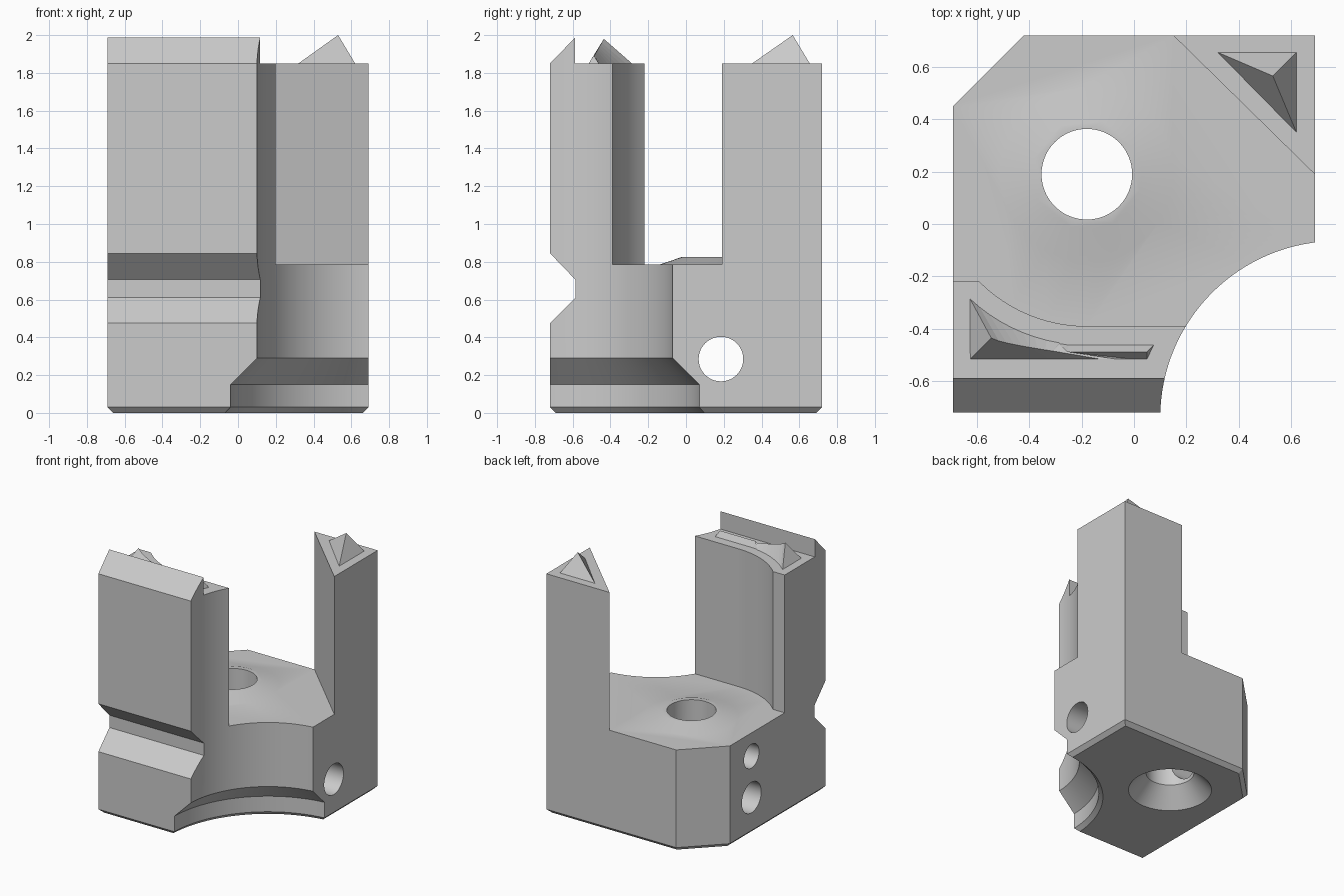
import bpy, bmesh, math
from mathutils import Matrix

if "Cube" in bpy.data.objects:
    bpy.data.objects.remove(bpy.data.objects["Cube"])

grey = bpy.data.materials.new("plain grey")
grey.diffuse_color = (0.6, 0.6, 0.6, 1)
grey.use_nodes = True
grey.node_tree.nodes["Principled BSDF"].inputs["Base Color"].default_value = grey.diffuse_color


def finish(bm, name):
    """Turn a bmesh into a grey object with outward normals."""
    bmesh.ops.recalc_face_normals(bm, faces=bm.faces)
    mesh = bpy.data.meshes.new(name)
    bm.to_mesh(mesh)
    bm.free()
    mesh.materials.append(grey)
    obj = bpy.data.objects.new(name, mesh)
    bpy.context.collection.objects.link(obj)
    return obj


def loft(name, rings):
    """Skin a stack of equal-length point rings and cap both ends."""
    bm = bmesh.new()
    vs = [[bm.verts.new(p) for p in ring] for ring in rings]
    n = len(vs[0])
    for a, b in zip(vs, vs[1:]):
        for i in range(n):
            j = (i + 1) % n
            bm.faces.new((a[i], a[j], b[j], b[i]))
    bm.faces.new(vs[0])
    bm.faces.new(vs[-1])
    return finish(bm, name)


def lathe(name, profile, centre, segments=64, along_x=False):
    """Solid of revolution from (radius, height) pairs."""
    angles = [2 * math.pi * i / segments for i in range(segments)]
    obj = loft(name, [[(r * math.cos(a), r * math.sin(a), z) for a in angles]
                      for r, z in profile])
    turn = Matrix.Rotation(math.pi / 2, 4, 'Y') if along_x else Matrix()
    obj.data.transform(Matrix.Translation(centre) @ turn)
    return obj


def combine(target, tool, operation='DIFFERENCE'):
    mod = target.modifiers.new("combine", 'BOOLEAN')
    mod.operation, mod.solver, mod.object = operation, 'EXACT', tool
    bpy.context.view_layer.objects.active = target
    bpy.ops.object.modifier_apply(modifier=mod.name)
    bpy.data.objects.remove(tool)


def solid(name, points, faces):
    bm = bmesh.new()
    vs = [bm.verts.new(p) for p in points]
    for f in faces:
        bm.faces.new([vs[i] for i in f])
    return finish(bm, name)


X, Y, TOP, FLOOR = 0.69, 0.72, 1.85, 0.785
HX, HY = -0.18, 0.19          # main bore centre


def plan(d, z):
    """Block outline with one cut corner, inset by d."""
    k = 0.27 + 0.586 * d - d
    x, y = X - d, Y - d
    k = 0.27 - 0.586 * d
    return [(-x, -y, z), (x, -y, z), (x, y, z), (-x + k, y, z), (-x, y - k, z)]


# Block with a small chamfer round the foot
body = loft("jaw_block", [plan(0.03, 0), plan(0, 0.03), plan(0, 2.1)])

# Top trim leaving the sloped lip, and the V groove across the front
top_trim = [(-1, 1.559), (-0.72, TOP), (-0.587, 1.987), (-0.587, TOP),
            (1, TOP), (1, 3), (-1, 3)]
groove = [(-0.82, 0.945), (-0.72, 0.845), (-0.585, 0.705), (-0.585, 0.61),
          (-0.72, 0.475), (-0.82, 0.375)]
for label, section in (("top_trim", top_trim), ("groove", groove)):
    combine(body, loft(label, [[(x, y, z) for y, z in section] for x in (-1, 1)]))

# Open space between the two posts
arc = [(HX + 0.58 * math.cos(a), HY + 0.58 * math.sin(a))
       for a in (math.radians(225 + 45 * i / 12) for i in range(13))]
space = [(-1, -0.22)] + arc + [(1, -0.39), (1, -0.114), (-0.15, 1.014), (-1, 1.014)]
combine(body, loft("open_space", [[(x, y, z) for x, y in space] for z in (FLOOR, 3)]))

# Raised seat round the bore
combine(body, lathe("seat", [(0.33, 0.7), (0.33, FLOOR), (0.21, 0.826)], (HX, HY, 0)), 'UNION')

# Round corner scoop that widens near the foot
combine(body, lathe("scoop", [(0.945, -0.1), (0.815, 0.03), (0.815, 0.15),
                              (0.675, 0.29), (0.675, 3)], (0.775, -0.74, 0), 128))

# Countersunk bore, full-width cross hole and short upper side hole
combine(body, lathe("bore", [(0.40, -0.1), (0.30, 0), (0.173, 0.14), (0.173, 1)], (HX, HY, 0)))
combine(body, lathe("cross_hole", [(0.118, -1), (0.118, 1)], (0, 0.185, 0.285), 48, True))
combine(body, lathe("side_hole", [(0.092, -1), (0.092, HX)], (0, 0.185, 0.605), 48, True))

# Pointed spike on the back post
solid("back_spike", [(0.32, 0.655, TOP), (0.62, 0.655, TOP), (0.62, 0.35, TOP),
                     (0.53, 0.565, 2.0)],
      [(0, 1, 2), (0, 1, 3), (1, 2, 3), (2, 0, 3)])

# Curved spike on the front post: inner edge, ridge and straight front edge
inner = [(HX + 0.652 * math.cos(a), HY + 0.652 * math.sin(a))
         for a in (math.radians(226.9 + 33.8 * i / 8) for i in range(9))]
ridge = [(-0.545 + 0.235 * i / 8, -0.435 - 0.05 * (i / 8) ** 0.7, 1.98 - 0.088 * (i / 8) ** 0.7)
         for i in range(9)]
inner += [(-0.25, -0.462), (0.075, -0.462)]
ridge += [(-0.255, -0.488, 1.893), (0.05, -0.488, 1.893)]
# notch between the curved and the straight stretch
inner.insert(9, (-0.283, -0.457))
ridge.insert(9, (-0.285, -0.46, TOP + 0.005))
n = len(inner)
front = [(-0.625 + 0.675 * i / (n - 1), -0.515) for i in range(n)]
points = [(x, y, TOP) for x, y in inner] + ridge + [(x, y, TOP) for x, y in front]
faces = [(0, n, 2 * n), (n - 1, 2 * n - 1, 3 * n - 1)]
for i in range(n - 1):
    for a, b in ((0, n), (n, 2 * n), (2 * n, 0)):
        faces.append((a + i, a + i + 1, b + i + 1, b + i))
solid("front_spike", points, faces)

# Smooth the round walls, keep the machined edges sharp
bpy.ops.object.select_all(action='DESELECT')
body.select_set(True)
bpy.context.view_layer.objects.active = body
bpy.ops.object.shade_smooth_by_angle(angle=math.radians(30))
